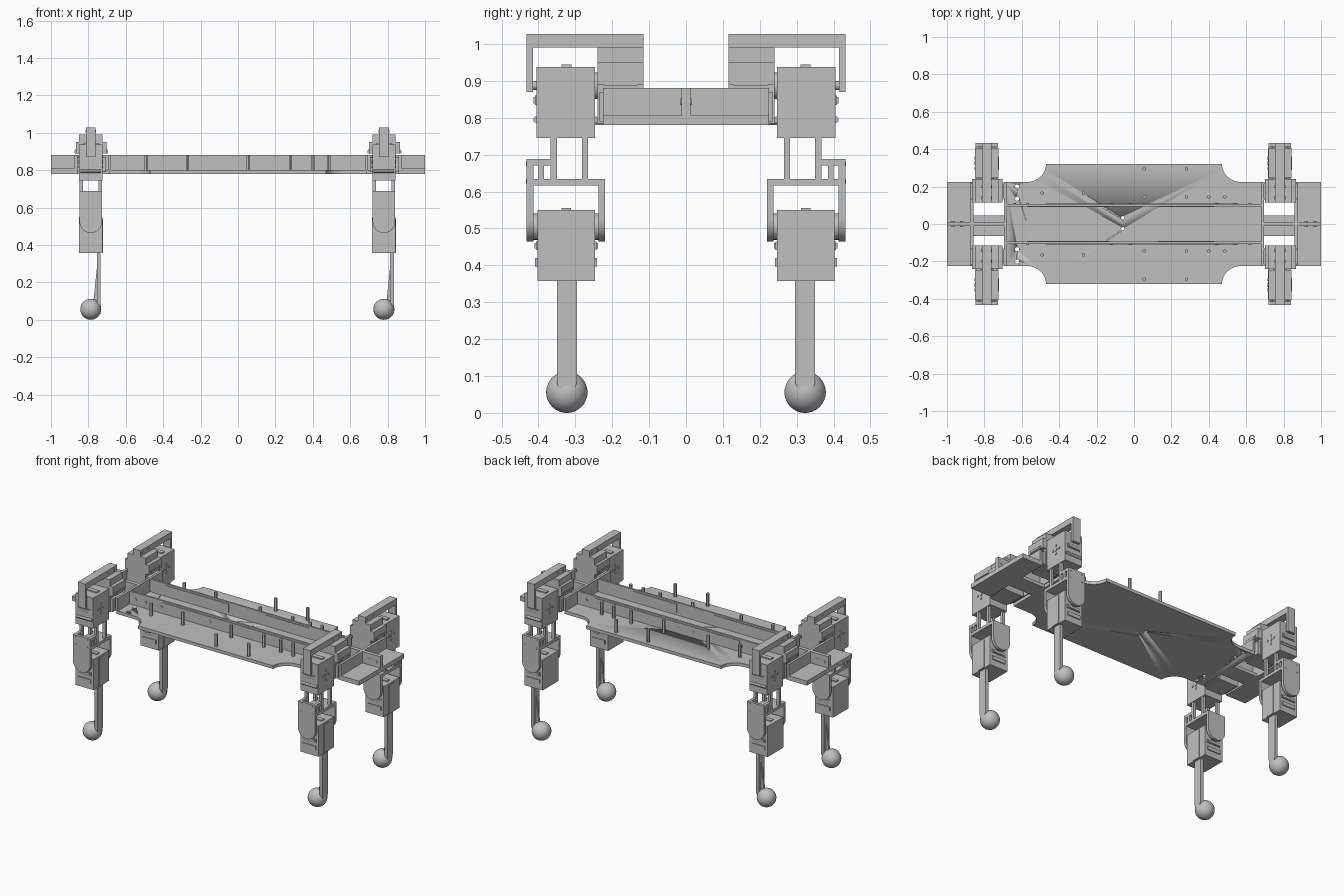
import bpy, bmesh, math
from mathutils import Matrix, Vector

cube = bpy.data.objects.get("Cube")
if cube:
    bpy.data.objects.remove(cube)

grey = bpy.data.materials.new("light_grey")
grey.use_nodes = True
colour = (0.53, 0.53, 0.53, 1)
grey.diffuse_color = colour
grey.node_tree.nodes["Principled BSDF"].inputs["Base Color"].default_value = colour


class Part:
    """Collects simple solids into one object; y is multiplied by side, x shifted by cx."""

    def __init__(self, name, cx=0, side=1):
        self.name, self.cx, self.side = name, cx, side
        self.bm = bmesh.new()

    def box(self, x, y, z):
        lo, hi = Vector((x[0], y[0], z[0])), Vector((x[1], y[1], z[1]))
        m = Matrix.Translation((lo + hi) / 2) @ Matrix.Diagonal((*(hi - lo), 1))
        bmesh.ops.create_cube(self.bm, size=1, matrix=m)

    def rod(self, axis, centre, r, length, n=24):
        turn = {"x": Matrix.Rotation(math.pi / 2, 4, "Y"),
                "y": Matrix.Rotation(math.pi / 2, 4, "X"), "z": Matrix()}[axis]
        bmesh.ops.create_cone(self.bm, cap_ends=True, segments=n, radius1=r, radius2=r,
                              depth=length, matrix=Matrix.Translation(centre) @ turn)

    def prism(self, points, direction):
        face = self.bm.faces.new([self.bm.verts.new(p) for p in points])
        new = bmesh.ops.extrude_face_region(self.bm, geom=[face])["geom"]
        bmesh.ops.translate(self.bm, vec=direction,
                            verts=[v for v in new if isinstance(v, bmesh.types.BMVert)])

    def ball(self, centre, r):
        bmesh.ops.create_uvsphere(self.bm, u_segments=40, v_segments=24, radius=r,
                                  matrix=Matrix.Translation(centre))

    def done(self):
        for v in self.bm.verts:
            v.co = Vector((v.co.x + self.cx, v.co.y * self.side, v.co.z))
        bmesh.ops.recalc_face_normals(self.bm, faces=self.bm.faces[:])
        mesh = bpy.data.meshes.new(self.name)
        self.bm.to_mesh(mesh)
        self.bm.free()
        mesh.materials.append(grey)
        ob = bpy.data.objects.new(self.name, mesh)
        bpy.context.scene.collection.objects.link(ob)
        bpy.context.view_layer.objects.active = ob
        bpy.ops.object.select_all(action="DESELECT")
        ob.select_set(True)
        bpy.ops.object.shade_smooth_by_angle(angle=math.radians(30))
        return ob


# Base plate with scooped corners
quarter = [(0.69, 0.225)]
for i in range(11):
    a = math.radians(270 - 9 * i)
    quarter.append((0.57 + 0.1 * math.cos(a), 0.322 + 0.097 * math.sin(a)))
outline = quarter + [(-x, y) for x, y in reversed(quarter)]
outline += [(-x, -y) for x, y in outline]
plate = Part("base_plate")
plate.prism([(x, y, 0.78) for x, y in outline], (0, 0, 0.02))
plate = plate.done()

# Drilled holes in the base plate
drill = Part("drill")
for y in (0.135, 0.2):
    for s in (-1, 1):
        drill.rod("z", (-0.625, y * s, 0.79), 0.011, 0.1)
for y in (-0.025, 0.033):
    drill.rod("z", (-0.06, y, 0.79), 0.009, 0.1)
drill = drill.done()
cut = plate.modifiers.new("holes", "BOOLEAN")
cut.operation, cut.object, cut.solver = "DIFFERENCE", drill, "EXACT"
bpy.context.view_layer.objects.active = plate
bpy.ops.object.modifier_apply(modifier=cut.name)
bpy.data.objects.remove(drill)

# Long rails and threaded standoffs on both sides of the plate
standoffs = [(-0.49, 0.165), (-0.27, 0.165), (0.055, 0.145), (0.28, 0.145),
             (0.4, 0.145), (0.485, 0.145), (0.055, 0.295), (0.28, 0.295)]
for s, label in ((-1, "front"), (1, "back")):
    rail = Part(label + "_rail", 0, s)
    rail.box((-0.69, 0.69), (0.094, 0.106), (0.8, 0.88))
    for x in ((-0.57, -0.13), (0.13, 0.43)):
        rail.box(x, (0.09, 0.094), (0.815, 0.87))
    rail.box((-0.45, 0.56), (0.106, 0.11), (0.815, 0.87))
    for x in (-0.64, -0.57, -0.46, -0.12, -0.02, 0.44, 0.54, 0.62):
        rail.rod("y", (x, 0.107, 0.84), 0.008, 0.008, 16)
    rail.done()
    posts = Part(label + "_standoffs", 0, s)
    for x, y in standoffs:
        posts.rod("z", (x, y, 0.84), 0.01, 0.08, 6)
    posts.done()

# End brackets: cross walls, end shelf and centre web
for e, label in ((-1, "right"), (1, "left")):
    def span(a, b):
        return sorted((a * e, b * e))
    end = Part(label + "_end_bracket")
    end.box(span(0.68, 0.695), (-0.225, 0.225), (0.8, 0.88))
    end.box(span(0.858, 0.875), (-0.225, 0.225), (0.78, 0.88))
    end.box(span(0.69, 0.875), (-0.065, 0.045), (0.78, 0.8))
    end.box(span(0.875, 1), (-0.225, 0.225), (0.78, 0.808))
    end.box(span(0.69, 1), (-0.012, 0.012), (0.8, 0.88))
    for x in (0.92, 0.97):
        end.rod("y", (x * e, 0, 0.843), 0.009, 0.03, 16)
    end.done()


def slot(part, axis, face, u, z):
    """Raised connector frame on a servo face."""
    for grow, t in ((0, 0.004), (-0.008, 0.008)):
        a, b = (u[0] - grow, u[1] + grow), (z[0] - grow / 2, z[1] + grow / 2)
        d = (face - t, face + t)
        part.box(d if axis == "x" else a, a if axis == "x" else d, b)


def leg(cx, s, label):
    # Hip servo and its mounting steps
    hip = Part(label + "_hip_servo", cx, s)
    hip.box((-0.062, 0.062), (0.115, 0.24), (0.785, 0.99))
    hip.box((-0.08, 0.085), (0.115, 0.24), (0.89, 0.95))
    hip.box((-0.075, 0.08), (0.12, 0.235), (0.79, 0.87))
    for f in (-0.08, 0.085):
        slot(hip, "x", f, (0.13, 0.222), (0.888, 0.91))
    hip.rod("y", (0, 0.243, 0.887), 0.036, 0.014)
    hip.box((-0.05, 0.05), (0.225, 0.25), (0.785, 0.8))
    hip.done()

    # Narrow overhead bracket reaching down to the outer shaft
    arm = Part(label + "_hip_bracket", cx, s)
    arm.box((-0.026, 0.026), (0.115, 0.432), (0.99, 1.027))
    arm.box((-0.026, 0.026), (0.415, 0.432), (0.87, 1.0))
    for y in (0.14, 0.2):
        arm.rod("x", (0, y, 1.008), 0.007, 0.058, 16)
    arm.rod("y", (0, 0.412, 0.887), 0.012, 0.02)
    arm.done()

    # Upper leg servo with horn screws
    upper = Part(label + "_upper_servo", cx, s)
    upper.box((-0.062, 0.062), (0.247, 0.405), (0.745, 0.937))
    upper.box((-0.04, 0.04), (0.31, 0.338), (0.937, 0.944))
    slot(upper, "y", 0.405, (-0.045, 0.045), (0.835, 0.86))
    for y in (0.247, 0.405):
        upper.rod("x", (0, y, 0.795), 0.009, 0.11, 12)
    for x in (-0.063, 0.063):
        upper.rod("x", (x, 0.326, 0.845), 0.011, 0.006, 16)
        for k in range(4):
            a = k * math.pi / 2
            upper.rod("x", (x, 0.326 + 0.027 * math.cos(a), 0.845 + 0.027 * math.sin(a)),
                      0.007, 0.006, 12)
    upper.done()

    # Four posts and the fork that holds the knee
    fork = Part(label + "_knee_fork", cx, s)
    for x in (-0.06, 0.042):
        for y in (0.265, 0.35):
            fork.box((x, x + 0.018), (y, y + 0.017), (0.63, 0.75))
        fork.box((x, x + 0.018), (0.35, 0.42), (0.67, 0.688))
        fork.box((x, x + 0.018), (0.385, 0.4), (0.63, 0.675))
    fork.box((-0.06, 0.06), (0.219, 0.432), (0.616, 0.634))
    for y, top in ((0.219, 0.634), (0.414, 0.688)):
        curve = [(0.06 * math.cos(math.pi + math.pi * i / 16),
                  0.524 + 0.06 * math.sin(math.pi + math.pi * i / 16)) for i in range(17)]
        fork.prism([(x, y, z) for x, z in curve + [(0.06, top), (-0.06, top)]],
                   (0, 0.018, 0))
    for x in (-0.04, 0.04):
        for z in (0.628, 0.675):
            fork.rod("y", (x, 0.43, z), 0.006, 0.008, 12)
    fork.done()

    # Knee servo
    knee = Part(label + "_knee_servo", cx, s)
    knee.box((-0.064, 0.062), (0.247, 0.403), (0.358, 0.55))
    knee.box((-0.04, 0.04), (0.312, 0.338), (0.55, 0.556))
    knee.box((-0.045, 0.045), (0.241, 0.409), (0.397, 0.42))
    for y in (0.247, 0.403):
        slot(knee, "y", y, (-0.048, 0.048), (0.442, 0.465))
        knee.rod("y", (0, y, 0.505), 0.036, 0.03)
    knee.done()

    # Shin strip with rounded tip and a tapering rib
    shin = Part(label + "_shin", cx, s)
    tip = [(0.323 + 0.027 * math.cos(math.pi + math.pi * i / 12),
            0.085 + 0.027 * math.sin(math.pi + math.pi * i / 12)) for i in range(13)]
    shin.prism([(0.033, y, z) for y, z in tip + [(0.35, 0.37), (0.296, 0.37)]],
               (0.02, 0, 0))
    shin.prism([(0.035, 0.316, 0.3), (0.035, 0.316, 0.06), (0.01, 0.316, 0.06)],
               (0, 0.014, 0))
    shin.box((0.05, 0.066), (0.296, 0.35), (0.36, 0.54))
    shin.done()

    # Ball foot
    foot = Part(label + "_foot", cx, s)
    foot.ball((0, 0.323, 0.056), 0.056)
    foot.done()


for cx, side_name in ((-0.787, "right"), (0.78, "left")):
    for s, end_name in ((-1, "front"), (1, "back")):
        leg(cx, s, end_name + "_" + side_name)
